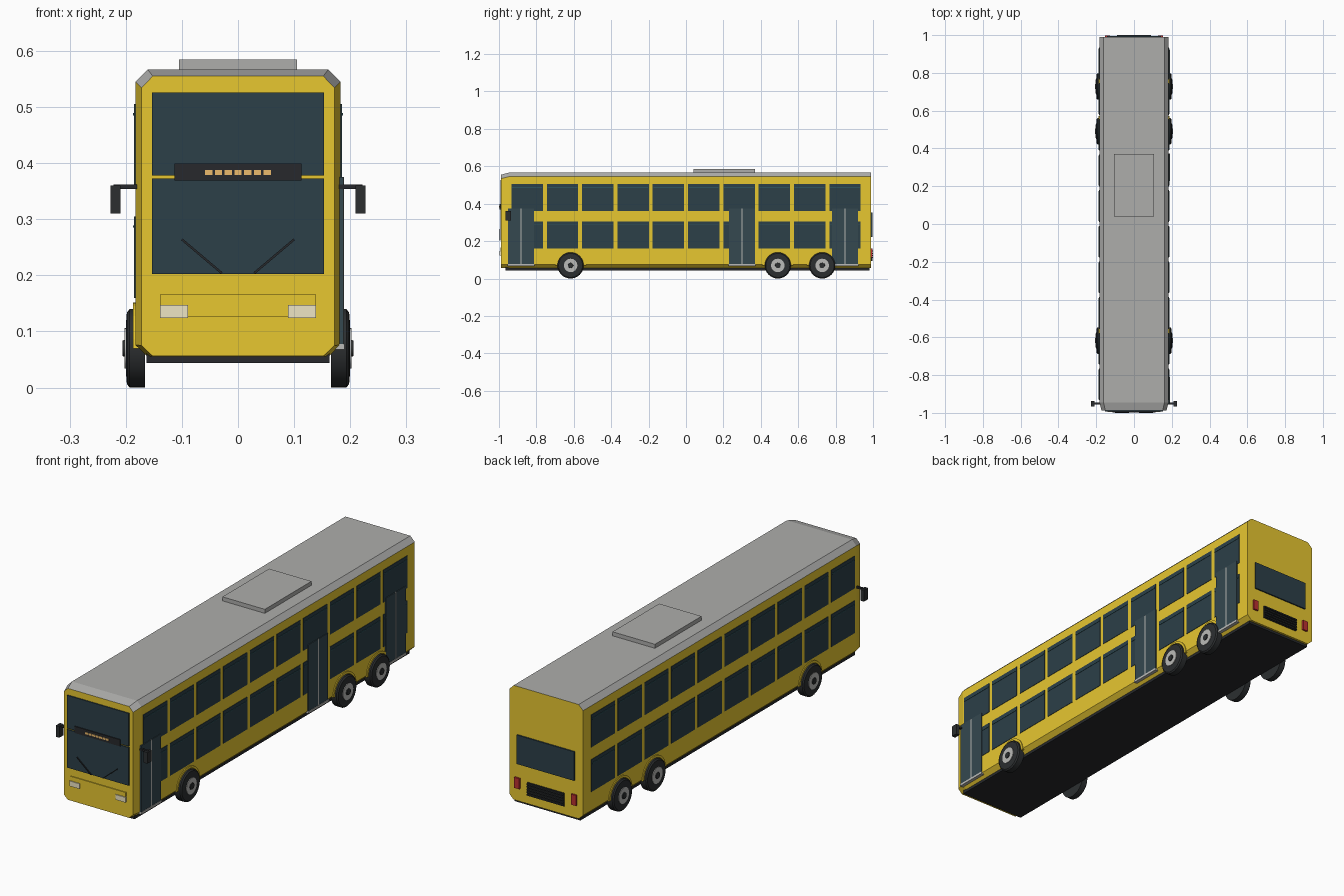
import bpy, bmesh, math
from mathutils import Vector

if "Cube" in bpy.data.objects:
    bpy.data.objects.remove(bpy.data.objects["Cube"])


def material(name, r, g, b):
    m = bpy.data.materials.new(name)
    m.diffuse_color = (r, g, b, 1)
    m.use_nodes = True
    m.node_tree.nodes["Principled BSDF"].inputs["Base Color"].default_value = m.diffuse_color
    return m


YELLOW = material("yellow_paint", 0.80, 0.57, 0.03)
ROOF = material("roof_grey", 0.42, 0.42, 0.41)
GLASS = material("dark_glass", 0.025, 0.05, 0.065)
DOOR = material("door_glass", 0.035, 0.065, 0.08)
TRIM = material("window_trim", 0.03, 0.09, 0.11)
BLACK = material("black_trim", 0.02, 0.022, 0.025)
RUBBER = material("rubber", 0.025, 0.028, 0.03)
METAL = material("metal", 0.5, 0.5, 0.48)
LAMP = material("headlight_cream", 0.85, 0.78, 0.55)
AMBER = material("amber", 0.85, 0.5, 0.15)
RED = material("red_lens", 0.5, 0.03, 0.03)


def make(name, bm, *mats):
    bmesh.ops.recalc_face_normals(bm, faces=bm.faces)
    me = bpy.data.meshes.new(name)
    bm.to_mesh(me)
    bm.free()
    for m in mats:
        me.materials.append(m)
    ob = bpy.data.objects.new(name, me)
    bpy.context.collection.objects.link(ob)
    return ob


def boxes(name, mat, spans):
    """One object from boxes given as (x0, x1), (y0, y1), (z0, z1)."""
    bm = bmesh.new()
    for span in spans:
        vs = bmesh.ops.create_cube(bm, size=1)["verts"]
        for v in vs:
            v.co = Vector([(a + b) / 2 + c * (b - a) for c, (a, b) in zip(v.co, span)])
    return make(name, bm, mat)


def box(name, mat, x, y, z):
    return boxes(name, mat, [(x, y, z)])


def side(s, a, b):
    return (min(s * a, s * b), max(s * a, s * b))


def lathe(name, mat, profile, s, y, z, n=32):
    """Spin (x, radius) points about an axle parallel to x."""
    bm = bmesh.new()
    rings = [[bm.verts.new((s * x, y + r * math.cos(k * math.tau / n),
                            z + r * math.sin(k * math.tau / n))) for k in range(n)]
             for x, r in profile]
    for a, b in zip(rings, rings[1:]):
        for k in range(n):
            bm.faces.new((a[k], a[(k + 1) % n], b[(k + 1) % n], b[k]))
    bm.faces.new(rings[0])
    bm.faces.new(rings[-1])
    ob = make(name, bm, mat)
    for p in ob.data.polygons:
        p.use_smooth = len(p.vertices) == 4
    ob.data.set_sharp_from_angle(angle=math.radians(30))
    return ob


# Body shell: octagonal section, tapered at the nose, grey upper faces
def section(w, z0, z1, cb, ct, inset):
    right = [(w - inset, z0), (w, z0 + cb), (w, z1 - ct), (w - inset, z1)]
    return right + [(-x, z) for x, z in reversed(right)]


bm = bmesh.new()
stations = [(-0.988, section(0.172, 0.056, 0.555, 0.019, 0.021, 0.02)),
            (-0.945, section(0.183, 0.055, 0.567, 0.021, 0.022, 0.022)),
            (0.99, section(0.183, 0.055, 0.567, 0.021, 0.022, 0.022))]
rings = [[bm.verts.new((x, y, z)) for x, z in pts] for y, pts in stations]
for a, b in zip(rings, rings[1:]):
    for k in range(8):
        f = bm.faces.new((a[k], a[(k + 1) % 8], b[(k + 1) % 8], b[k]))
        f.material_index = 1 if k in (2, 3, 4) else 0
bm.faces.new(rings[0])
bm.faces.new(rings[-1])
make("body_shell", bm, YELLOW, ROOF)
box("underbody", BLACK, (-0.163, 0.163), (-0.965, 0.98), (0.044, 0.062))
box("roof_unit", ROOF, (-0.105, 0.105), (0.04, 0.37), (0.56, 0.585))

# Side windows, two decks of ten on both sides
for s, label in ((1, "right"), (-1, "left")):
    for deck, z0, z1 in (("lower", 0.16, 0.305), ("upper", 0.36, 0.505)):
        centres = [-0.849 + i * 0.1888 for i in range(10)]
        boxes(f"{label}_{deck}_windows", GLASS,
              [(side(s, 0.175, 0.185), (c - 0.084, c + 0.084), (z0, z1)) for c in centres])
        boxes(f"{label}_{deck}_window_rails", TRIM,
              [(side(s, 0.18, 0.187), (c - 0.08, c + 0.08), (z1 - 0.02, z1 - 0.016))
               for c in centres])

# Double doors on the right side only
for name, c in (("front", -0.883), ("middle", 0.30), ("rear", 0.85)):
    boxes(f"{name}_door_leaves", DOOR,
          [((0.175, 0.188), (c - 0.07, c - 0.003), (0.078, 0.375)),
           ((0.175, 0.188), (c + 0.003, c + 0.07), (0.078, 0.375))])
    box(f"{name}_door_centre_strip", METAL, (0.178, 0.189), (c - 0.003, c + 0.003), (0.078, 0.375))
    box(f"{name}_door_sill", METAL, (0.165, 0.190), (c - 0.072, c + 0.072), (0.068, 0.078))

# Wheels and arches
for s, label in ((1, "right"), (-1, "left")):
    for axle, y in (("front", -0.617), ("drive", 0.491), ("rear", 0.728)):
        lathe(f"{label}_{axle}_tyre", RUBBER,
              [(0.166, 0.06), (0.166, 0.07), (0.193, 0.07), (0.198, 0.064), (0.200, 0.04)],
              s, y, 0.07)
        lathe(f"{label}_{axle}_rim", METAL, [(0.19, 0.036), (0.2025, 0.036), (0.2025, 0.02)],
              s, y, 0.07)
        lathe(f"{label}_{axle}_hub", RUBBER, [(0.195, 0.016), (0.206, 0.014)], s, y, 0.07, 16)
        bm = bmesh.new()
        n = 16
        ring = []
        for k in range(n + 1):
            a = math.pi * k / n
            ring.append([bm.verts.new((s * x, y + r * math.cos(a), 0.07 + r * math.sin(a)))
                         for x, r in ((0.175, 0.072), (0.187, 0.072), (0.187, 0.082), (0.175, 0.082))])
        for a, b in zip(ring, ring[1:]):
            for k in range(4):
                bm.faces.new((a[k], a[(k + 1) % 4], b[(k + 1) % 4], b[k]))
        bm.faces.new(ring[0])
        bm.faces.new(ring[-1])
        make(f"{label}_{axle}_wheel_arch", bm, YELLOW)

# Front: windscreens, sign, panel and lamps
box("lower_windscreen", GLASS, (-0.153, 0.153), (-0.993, -0.98), (0.202, 0.373))
box("upper_windscreen", GLASS, (-0.153, 0.153), (-0.993, -0.98), (0.378, 0.526))
box("destination_sign", BLACK, (-0.113, 0.113), (-0.997, -0.985), (0.369, 0.399))
boxes("sign_lights", AMBER, [((x - 0.0065, x + 0.0065), (-0.9985, -0.99), (0.379, 0.388))
                             for x in [0.0173 * i for i in range(-3, 4)]])
box("front_panel", YELLOW, (-0.138, 0.138), (-0.992, -0.98), (0.126, 0.167))
for s, label in ((1, "right"), (-1, "left")):
    box(f"{label}_headlight", LAMP, side(s, 0.089, 0.139), (-0.996, -0.98), (0.124, 0.147))
    # Wiper blade leaning outward
    bm = bmesh.new()
    a, b = Vector((s * 0.029, -0.996, 0.204)), Vector((s * 0.1, -0.996, 0.264))
    d = (b - a).normalized()
    off = Vector((-d.z, 0, d.x)) * 0.002
    f = bm.faces.new([bm.verts.new(p) for p in (a - off, b - off, b + off, a + off)])
    g = bmesh.ops.extrude_face_region(bm, geom=[f])["geom"]
    for v in g:
        if isinstance(v, bmesh.types.BMVert):
            v.co.y -= 0.004
    make(f"{label}_wiper", bm, BLACK)
    # Wing mirror
    box(f"{label}_mirror_arm", BLACK, side(s, 0.175, 0.222), (-0.955, -0.946), (0.354, 0.362))
    box(f"{label}_mirror_head", RUBBER, side(s, 0.209, 0.227), (-0.966, -0.936), (0.31, 0.36))
    # Tail lamp
    box(f"{label}_tail_lamp", RED, side(s, 0.128, 0.153), (0.98, 0.998), (0.113, 0.16))

# Rear: window and engine grille
box("rear_window", GLASS, (-0.142, 0.142), (0.98, 0.996), (0.222, 0.352))
box("engine_grille", BLACK, (-0.092, 0.092), (0.98, 0.994), (0.093, 0.152))
boxes("grille_slats", RUBBER, [((-0.09, 0.09), (0.985, 1.0), (z, z + 0.006))
                               for z in [0.096 + 0.0118 * i for i in range(5)]])
